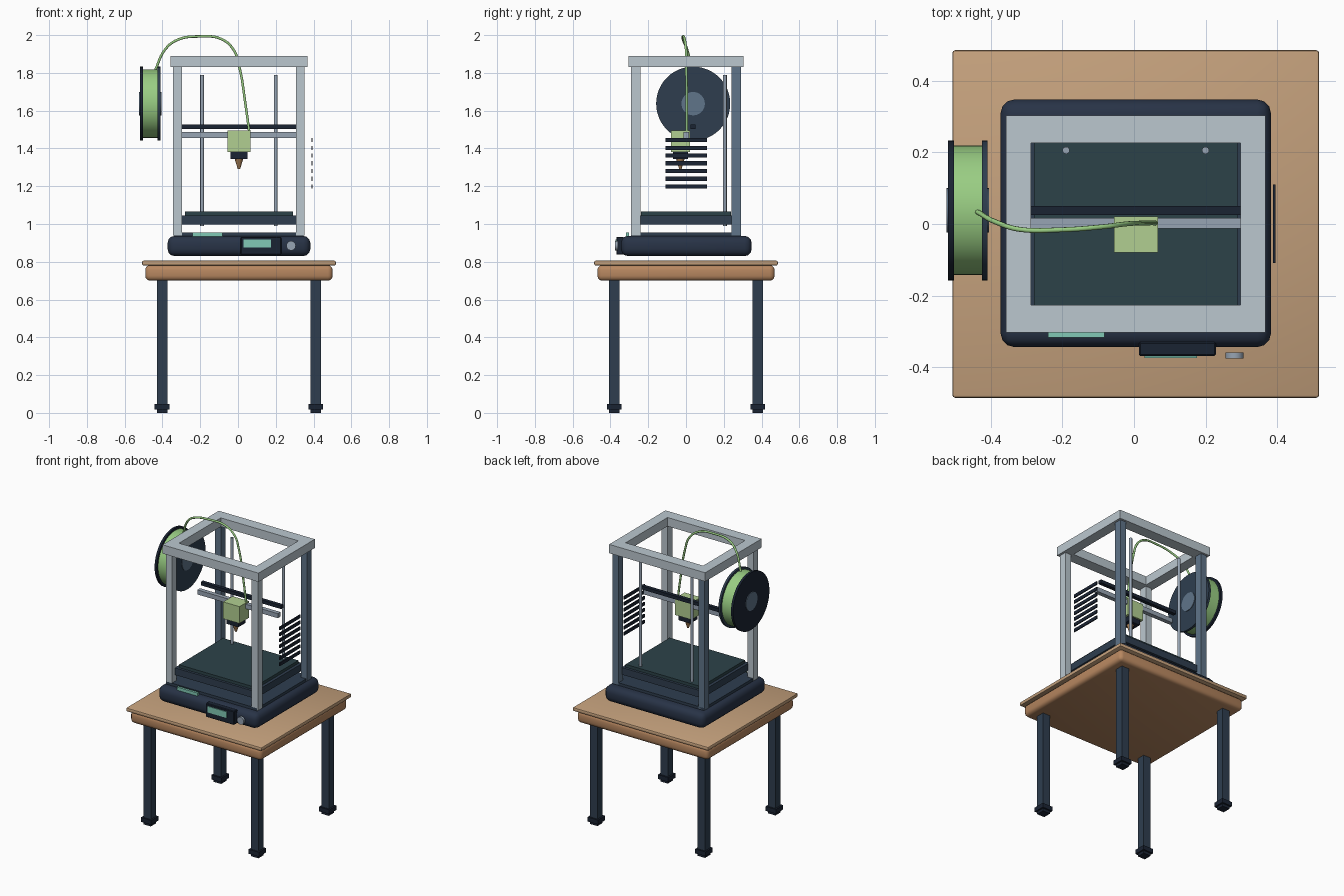
import bpy
from math import pi, radians

if "Cube" in bpy.data.objects:
    bpy.data.objects.remove(bpy.data.objects["Cube"])


def mat(name, rgb):
    m = bpy.data.materials.new(name)
    m.diffuse_color = [(c / 255) ** 2.2 for c in rgb] + [1]
    m.use_nodes = True
    m.node_tree.nodes["Principled BSDF"].inputs["Base Color"].default_value = m.diffuse_color
    return m


WOOD_TOP = mat("light_wood", (196, 160, 124))
WOOD = mat("wood", (182, 134, 96))
DARK = mat("dark_metal", (50, 64, 80))
BLACK = mat("near_black", (32, 40, 54))
BASE = mat("navy_plastic", (44, 54, 72))
SILVER = mat("silver", (186, 198, 206))
STEEL = mat("blue_steel", (96, 116, 136))
GREY = mat("rod_grey", (150, 163, 178))
BED = mat("bed_surface", (48, 68, 74))
HEAD = mat("pale_green", (176, 206, 144))
GREEN = mat("filament_green", (152, 204, 130))
MINT = mat("screen_mint", (128, 200, 180))
BRASS = mat("brass", (165, 125, 85))


def finish(ob, name, material):
    ob.name = name
    ob.data.materials.append(material)
    return ob


def smooth(ob, angle=35):
    bpy.ops.object.select_all(action='DESELECT')
    ob.select_set(True)
    bpy.context.view_layer.objects.active = ob
    bpy.ops.object.shade_smooth_by_angle(angle=radians(angle))


def box(name, x, y, z, material, bevel=0, segments=2):
    """Box from (min, max) ranges on each axis."""
    bpy.ops.mesh.primitive_cube_add(
        size=1, location=[(a + b) / 2 for a, b in (x, y, z)])
    ob = bpy.context.object
    ob.scale = [b - a for a, b in (x, y, z)]
    bpy.ops.object.transform_apply(location=False, rotation=False, scale=True)
    if bevel:
        mod = ob.modifiers.new("bevel", 'BEVEL')
        mod.width, mod.segments = bevel, segments
        bpy.ops.object.modifier_apply(modifier=mod.name)
        smooth(ob)
    return finish(ob, name, material)


def cyl(name, loc, r, depth, material, axis='z', sides=40, r2=None):
    rot = {'x': (0, pi / 2, 0), 'y': (pi / 2, 0, 0), 'z': (0, 0, 0)}[axis]
    bpy.ops.mesh.primitive_cone_add(vertices=sides, radius1=r, depth=depth,
                                    radius2=r if r2 is None else r2,
                                    location=loc, rotation=rot)
    ob = bpy.context.object
    smooth(ob)
    return finish(ob, name, material)


CX = 0.005  # everything but the spool is centred here


def around(c, half):
    return (c - half, c + half)


# Table
box("table_top", around(CX, .513), (-.486, .486), (.78, .806), WOOD_TOP, .008)
box("table_apron", around(CX, .496), (-.469, .469), (.70, .782), WOOD, .025, 3)
for sx, side in ((-1, "left"), (1, "right")):
    for sy, end in ((-1, "front"), (1, "back")):
        lx, ly = CX + sx * .407, sy * .38
        tag = f"{end}_{side}"
        box(f"{tag}_leg", around(lx, .028), around(ly, .028), (.02, .71), DARK)
        box(f"{tag}_foot", around(lx, .039), around(ly, .039), (.018, .048), BLACK)
        box(f"{tag}_foot_pad", around(lx, .028), around(ly, .028), (0, .02), BLACK)
        # Upright posts of the printer frame
        box(f"{tag}_post", around(CX + sx * .325, .023), around(sy * .265, .025),
            (.94, 1.84), SILVER if sy < 0 else STEEL)

# Printer base with deck, control panel and light strip
box("printer_base", around(CX, .378), (-.344, .348), (.83, .937), BASE, .038, 3)
box("base_deck", around(CX, .343), (-.29, .29), (.93, .955), DARK)
box("control_panel", (.014, .229), (-.369, -.33), (.838, .932), BLACK, .004, 1)
box("control_screen", (.03, .176), (-.374, -.365), (.875, .917), MINT)
cyl("control_knob", (.281, -.368, .885), .025, .017, GREY, 'y', 24)
box("light_strip", (-.24, -.083), (-.318, -.302), (.93, .955), MINT)

# Top frame
for s, end in ((-1, "front"), (1, "back")):
    box(f"{end}_top_beam", around(CX, .363), around(s * .265, .039), (1.83, 1.89), SILVER)
for s, side in ((-1, "left"), (1, "right")):
    box(f"{side}_top_beam", around(CX + s * .328, .035), (-.227, .227), (1.83, 1.89), SILVER)
    cyl(f"{side}_guide_rod", (CX + s * .195, .206, 1.39), .01, .8, GREY, sides=16)

# Heated bed
box("bed_carriage", around(CX, .305), (-.255, .255), (.998, 1.046), DARK)
box("bed_plate", around(CX, .285), (-.238, .238), (1.045, 1.066), BED)

# Gantry rails and print head
box("gantry_belt_rail", around(CX, .304), (.025, .05), (1.503, 1.526), BLACK)
box("gantry_slide_rail", around(CX, .304), (-.012, .017), (1.455, 1.486), GREY)
box("print_head", (-.056, .067), (-.08, .021), (1.38, 1.495), HEAD)
box("heater_block", (-.039, .05), (-.068, .01), (1.345, 1.382), BLACK)
cyl("nozzle", (CX, -.03, 1.318), .006, .056, BRASS, sides=16, r2=.023)

# Side vent slats
for i in range(7):
    box(f"vent_slat_{i + 1}", (.388, .395), (-.109, .111),
        around(1.199 + i * .0408, .011), BLACK)

# Filament spool
SY, SZ = .038, 1.637
for x, side in ((-.512, "outer"), (-.417, "inner")):
    cyl(f"{side}_spool_flange", (x, SY, SZ), .196, .016, BLACK if x < -.5 else DARK, 'x', 48)
cyl("spool_filament", (-.4645, SY, SZ), .181, .082, GREEN, 'x', 48)
cyl("spool_hub", (-.4645, SY, SZ), .062, .119, STEEL, 'x', 32)

# Filament strand arching from spool to print head
path = [(-.44, .035, 1.81), (-.385, .005, 1.925), (-.32, -.015, 1.975),
        (-.2, -.016, 1.993), (-.09, -.008, 1.98), (-.025, .0, 1.925),
        (.005, .002, 1.84), (.04, .003, 1.63), (.06, .003, 1.485)]
curve = bpy.data.curves.new("filament_strand", 'CURVE')
curve.dimensions = '3D'
curve.bevel_depth, curve.bevel_resolution = .007, 2
curve.resolution_u, curve.use_fill_caps = 6, True
spline = curve.splines.new('BEZIER')
spline.bezier_points.add(len(path) - 1)
for p, co in zip(spline.bezier_points, path):
    p.co = co
    p.handle_left_type = p.handle_right_type = 'AUTO'
strand = bpy.data.objects.new("filament_strand", curve)
bpy.context.collection.objects.link(strand)
finish(strand, "filament_strand", GREEN)
